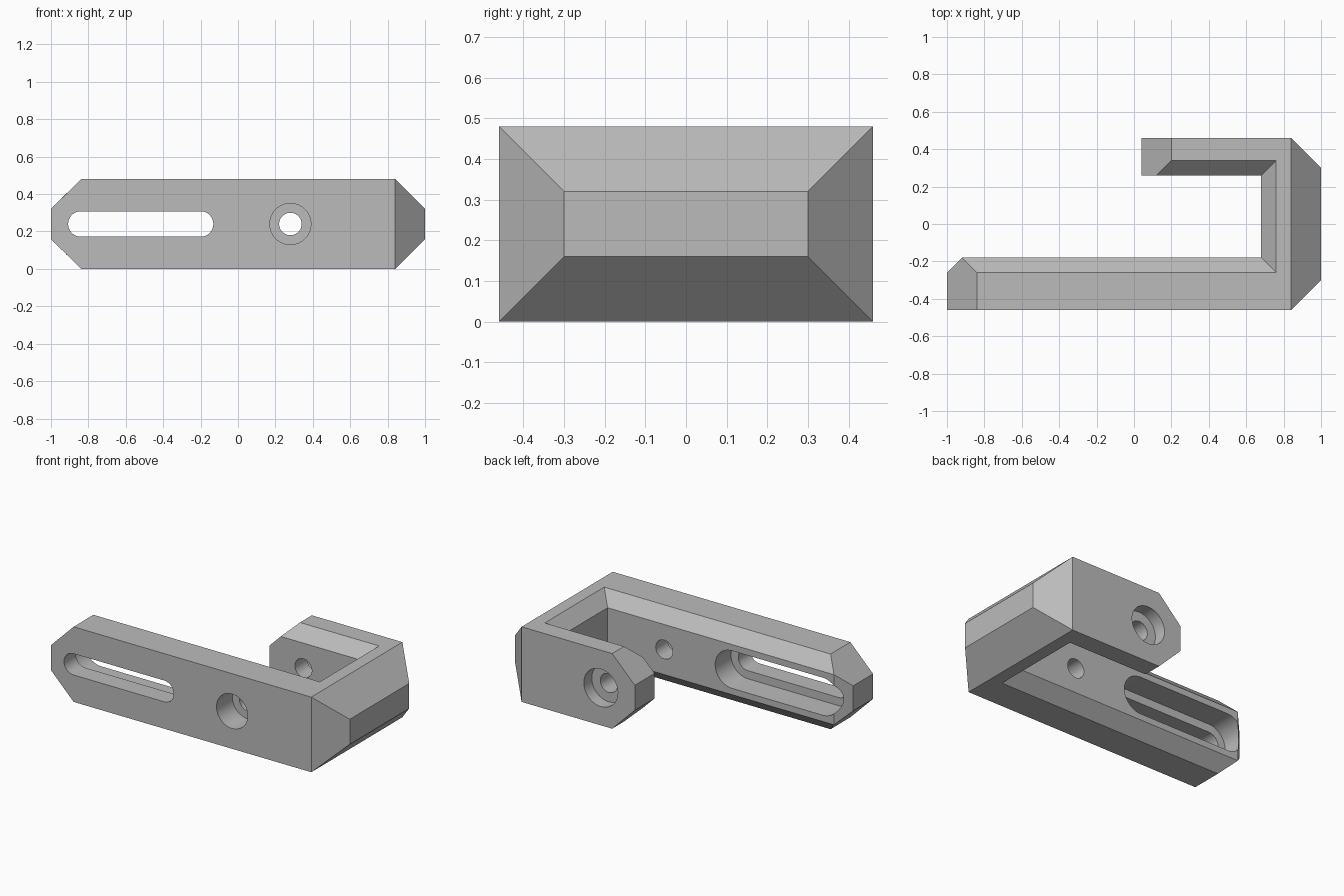
import bpy, bmesh, math
from mathutils import Vector

if "Cube" in bpy.data.objects:
    bpy.data.objects.remove(bpy.data.objects["Cube"], do_unlink=True)

MID, TOP = 0.24, 0.48   # mid height and full height


def make_object(name, bm):
    bmesh.ops.recalc_face_normals(bm, faces=bm.faces)
    mesh = bpy.data.meshes.new(name)
    bm.to_mesh(mesh)
    bm.free()
    obj = bpy.data.objects.new(name, mesh)
    bpy.context.collection.objects.link(obj)
    return obj


def prism(name, points, direction):
    """Closed outline extruded along a direction."""
    bm = bmesh.new()
    face = bm.faces.new([bm.verts.new(p) for p in points])
    new = bmesh.ops.extrude_face_region(bm, geom=[face])["geom"]
    verts = [g for g in new if isinstance(g, bmesh.types.BMVert)]
    bmesh.ops.translate(bm, verts=verts, vec=Vector(direction))
    return make_object(name, bm)


def slot(name, x0, x1, radius, y0, y1, steps=32):
    """Round-ended cutter along y; a plain cylinder when x0 equals x1."""
    points = []
    for x, start in ((x1, -math.pi / 2), (x0, math.pi / 2)):
        for i in range(steps + (x0 != x1)):
            a = start + math.pi * i / steps
            points.append((x + radius * math.cos(a), y0, MID + radius * math.sin(a)))
    return prism(name, points, (0, y1 - y0, 0))


def cavity():
    """Open centre, flaring at the top and bottom to chamfer the inner rim."""
    bm = bmesh.new()
    rings = []
    for z, flare in ((-0.1, 0.18), (0.08, 0), (0.40, 0), (TOP + 0.1, 0.18)):
        x, y0, y1 = 0.68 + flare, -0.18 - flare, 0.26 + flare
        rings.append([bm.verts.new((px, py, z))
                      for px, py in ((-2, y0), (x, y0), (x, y1), (-2, y1))])
    for a, b in zip(rings, rings[1:]):
        for i in range(4):
            j = (i + 1) % 4
            bm.faces.new((a[i], a[j], b[j], b[i]))
    bm.faces.new(rings[0])
    bm.faces.new(rings[-1])
    return make_object("cavity_cutter", bm)


# Solid block with pointed left end and tapered right end
bm = bmesh.new()
for x, half_y, half_z in ((-1, 0.46, 0.08), (-0.84, 0.46, MID),
                          (0.84, 0.46, MID), (1, 0.30, 0.08)):
    for sy in (-1, 1):
        for sz in (-1, 1):
            bm.verts.new((x, sy * half_y, MID + sz * half_z))
bmesh.ops.convex_hull(bm, input=bm.verts)
bmesh.ops.dissolve_limit(bm, angle_limit=0.01, verts=bm.verts, edges=bm.edges)
bracket = make_object("clamp_bracket", bm)

cutters = [
    cavity(),
    # Shortens the back arm and points its end
    prism("back_arm_cutter",
          [(x, -0.05, z) for x, z in ((-1.5, -0.1), (0.3, -0.1), (0.04, 0.16),
                                      (0.04, 0.32), (0.3, 0.58), (-1.5, 0.58))],
          (0, 1, 0)),
    # Chamfer on the inner end of the front arm
    prism("end_chamfer_cutter",
          [(-1.1, -0.16, -0.1), (-0.9, -0.16, -0.1), (-1.1, -0.36, -0.1)],
          (0, 0, 0.7)),
    # Long slot with a wider recess behind it
    slot("slot_cutter", -0.84, -0.2, 0.068, -0.6, 0),
    slot("slot_recess_cutter", -0.84, -0.2, 0.12, -0.34, 0),
    # Bolt hole through both arms with a counterbore on each outer face
    slot("bolt_hole_cutter", 0.28, 0.28, 0.06, -0.6, 0.6),
    slot("front_bore_cutter", 0.28, 0.28, 0.11, -0.6, -0.30),
    slot("back_bore_cutter", 0.28, 0.28, 0.12, 0.38, 0.6),
]

bpy.ops.object.select_all(action='DESELECT')
bpy.context.view_layer.objects.active = bracket
bracket.select_set(True)
for cutter in cutters:
    mod = bracket.modifiers.new(cutter.name, 'BOOLEAN')
    mod.operation, mod.solver, mod.object = 'DIFFERENCE', 'EXACT', cutter
    bpy.ops.object.modifier_apply(modifier=mod.name)
    bpy.data.objects.remove(cutter, do_unlink=True)

# Plain grey finish
grey = bpy.data.materials.new("plain_grey")
grey.use_nodes = True
colour = (0.5, 0.5, 0.5, 1)
grey.diffuse_color = colour
grey.node_tree.nodes["Principled BSDF"].inputs["Base Color"].default_value = colour
bracket.data.materials.clear()
bracket.data.materials.append(grey)
bpy.ops.object.shade_smooth_by_angle(angle=math.radians(25))
